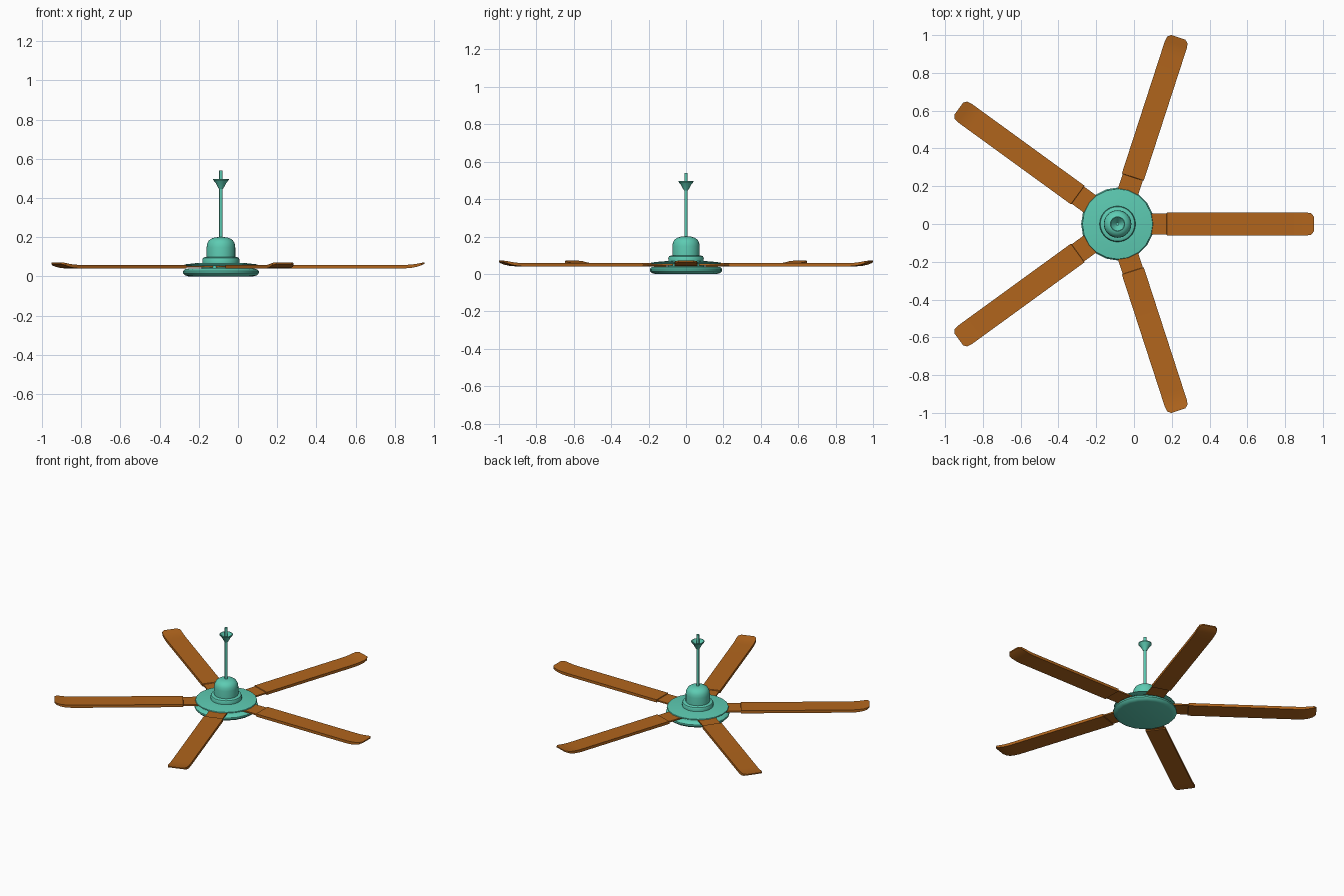
import bpy, bmesh, math
from mathutils import Matrix

if "Cube" in bpy.data.objects:
    bpy.data.objects.remove(bpy.data.objects["Cube"])

CX = -0.087  # hub axis


def material(name, col):
    m = bpy.data.materials.new(name)
    m.diffuse_color = (*col, 1)
    m.use_nodes = True
    m.node_tree.nodes["Principled BSDF"].inputs["Base Color"].default_value = m.diffuse_color
    return m


TEAL = material("teal", (0.11, 0.60, 0.45))
WOOD = material("orange_wood", (0.44, 0.13, 0.012))


def finish(bm, name, mat, angle=35):
    bmesh.ops.recalc_face_normals(bm, faces=bm.faces)
    me = bpy.data.meshes.new(name)
    bm.to_mesh(me)
    bm.free()
    ob = bpy.data.objects.new(name, me)
    bpy.context.collection.objects.link(ob)
    me.materials.append(mat)
    bpy.ops.object.select_all(action='DESELECT')
    ob.select_set(True)
    bpy.context.view_layer.objects.active = ob
    bpy.ops.object.shade_smooth_by_angle(angle=math.radians(angle))
    return ob


def loft(bm, rings):
    """Bridge equal-sized point rings and cap both ends."""
    rows = [[bm.verts.new(p) for p in ring] for ring in rings]
    n = len(rows[0])
    for a, b in zip(rows, rows[1:]):
        for i in range(n):
            j = (i + 1) % n
            bm.faces.new((a[i], a[j], b[j], b[i]))
    bm.faces.new(rows[0])
    bm.faces.new(rows[-1])


def lathe(name, profile, sides):
    bm = bmesh.new()
    loft(bm, [[(CX + r * math.cos(2 * math.pi * i / sides),
                r * math.sin(2 * math.pi * i / sides), z)
               for i in range(sides)] for r, z in profile])
    return finish(bm, name, TEAL)


# Hub: lower cover, core between the plates, upper plate
lathe("lower_cover", [(0.165, 0.0), (0.183, 0.005), (0.193, 0.016),
                      (0.193, 0.026), (0.183, 0.036), (0.165, 0.040)], 20)
lathe("hub_core", [(0.10, 0.036), (0.10, 0.056)], 20)
lathe("upper_plate", [(0.180, 0.053), (0.188, 0.056), (0.186, 0.061),
                      (0.13, 0.067), (0.08, 0.070)], 20)

# Motor housing: stepped ring and dome
lathe("motor_ring", [(0.094, 0.066), (0.095, 0.085), (0.091, 0.094),
                     (0.082, 0.098), (0.070, 0.099)], 32)
lathe("motor_dome", [(0.073, 0.096), (0.073, 0.148), (0.070, 0.168),
                     (0.061, 0.184), (0.046, 0.194), (0.028, 0.199),
                     (0.010, 0.200)], 32)

# Down rod and hollow ceiling cup
lathe("down_rod", [(0.009, 0.19), (0.009, 0.54)], 12)
lathe("ceiling_cup", [(0.010, 0.445), (0.016, 0.455), (0.027, 0.476),
                      (0.040, 0.492), (0.040, 0.497), (0.036, 0.497),
                      (0.024, 0.482), (0.009, 0.465)], 24)

# Blades: thin root, full-width board, upturned tip
# rows: distance from axis, half width, bottom z, top z
ROWS = [(0.09, 0.056, 0.045, 0.054), (0.26, 0.056, 0.045, 0.054),
        (0.262, 0.061, 0.040, 0.058), (0.93, 0.061, 0.040, 0.058),
        (0.97, 0.061, 0.043, 0.060), (1.00, 0.061, 0.049, 0.064),
        (1.024, 0.057, 0.057, 0.069), (1.039, 0.040, 0.064, 0.071)]
for k in range(5):
    bm = bmesh.new()
    loft(bm, [[(r, -w, b), (r, w, b), (r, w, t), (r, -w, t)]
              for r, w, b, t in ROWS])
    bm.transform(Matrix.Translation((CX, 0, 0))
                 @ Matrix.Rotation(math.radians(72 * k), 4, 'Z'))
    finish(bm, f"blade_{k + 1}", WOOD, 30)
